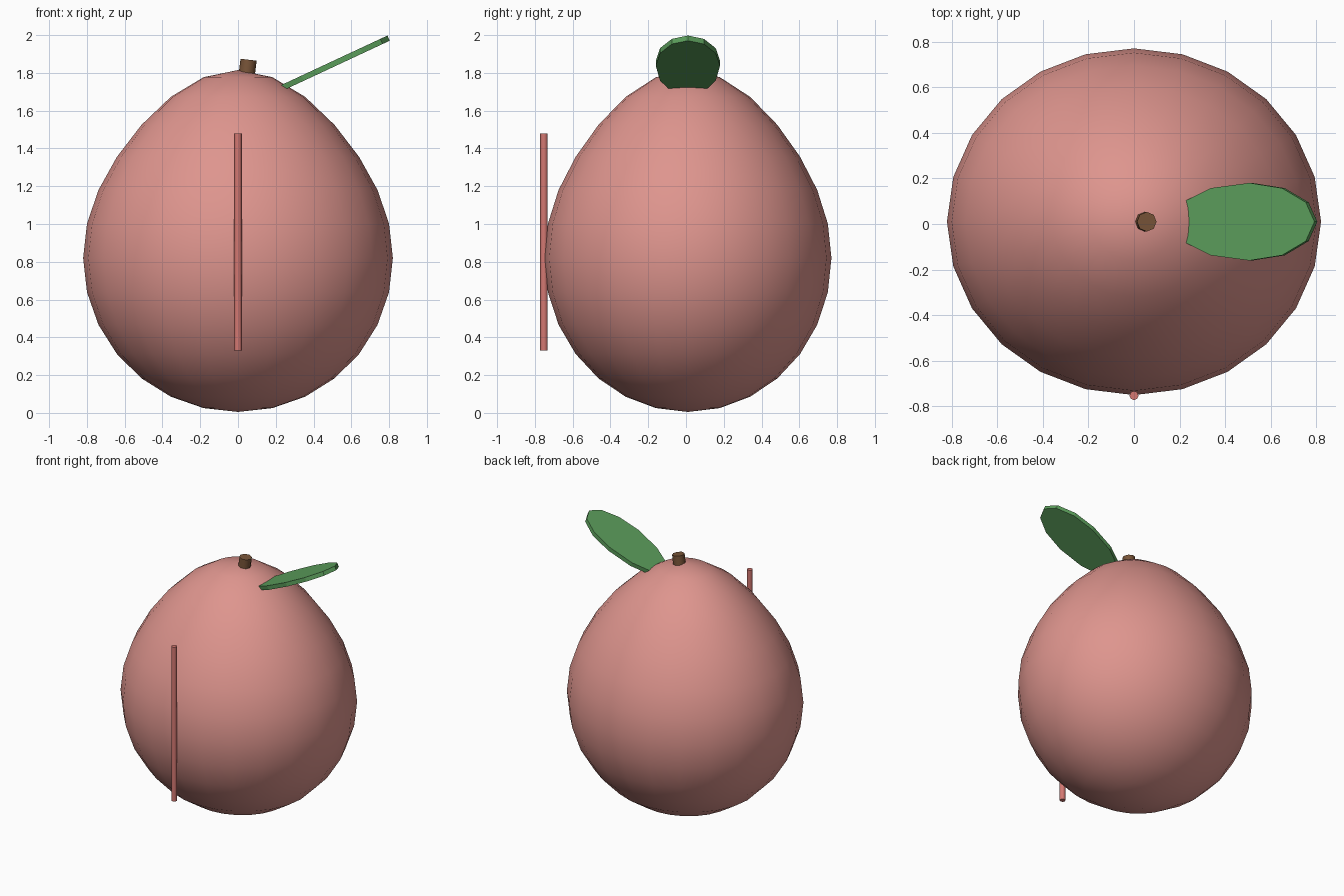
import bpy, bmesh, math
from mathutils import Matrix, Vector

if "Cube" in bpy.data.objects:
    bpy.data.objects.remove(bpy.data.objects["Cube"])

CY = 0.01  # the fruit sits slightly behind the origin because of the seam


def material(name, rgb):
    m = bpy.data.materials.new(name)
    m.diffuse_color = (*rgb, 1)
    m.use_nodes = True
    m.node_tree.nodes["Principled BSDF"].inputs["Base Color"].default_value = m.diffuse_color
    return m


def finish(bm, name, mat, smooth_angle=None):
    bmesh.ops.recalc_face_normals(bm, faces=bm.faces)
    mesh = bpy.data.meshes.new(name)
    bm.to_mesh(mesh)
    bm.free()
    mesh.materials.append(mat)
    ob = bpy.data.objects.new(name, mesh)
    bpy.context.collection.objects.link(ob)
    if smooth_angle:
        bpy.ops.object.select_all(action='DESELECT')
        ob.select_set(True)
        bpy.context.view_layer.objects.active = ob
        bpy.ops.object.shade_smooth_by_angle(angle=math.radians(smooth_angle))
    return ob


def rod(name, mat, centre, radius, length, tilt, sides):
    bm = bmesh.new()
    bmesh.ops.create_cone(bm, cap_ends=True, segments=sides, radius1=radius,
                          radius2=radius, depth=length)
    bm.transform(Matrix.Translation(centre) @ Matrix.Rotation(tilt, 4, 'Y'))
    return finish(bm, name, mat, 50)


skin = material("peach pink", (0.73, 0.30, 0.27))
seam_pink = material("seam pink", (0.66, 0.19, 0.17))
brown = material("stem brown", (0.19, 0.09, 0.04))
green = material("leaf green", (0.105, 0.34, 0.105))

# Fruit body: sphere whose top is drawn up into a soft point
bm = bmesh.new()
bmesh.ops.create_uvsphere(bm, u_segments=24, v_segments=14, radius=1)
for v in bm.verts:
    s = v.co.z
    z = 0.82 + 0.815 * s + (0.18 * s ** 4 if s > 0 else 0)
    v.co = Vector((v.co.x * 0.82, CY + v.co.y * 0.76, z))
finish(bm, "fruit_body", skin, 60)

# Seam down the front
rod("front_seam", seam_pink, (0, -0.752, 0.905), 0.02, 1.15, 0, 8)

# Short leaning stem
rod("stem", brown, (0.05, CY, 1.82), 0.043, 0.10, math.radians(7), 8)

# Leaf: flat twelve-sided oval, longer toward its hidden base
bm = bmesh.new()
bmesh.ops.create_cone(bm, cap_ends=True, segments=12, radius1=1, radius2=1, depth=0.03)
for v in bm.verts:
    v.co.x *= 0.315 if v.co.x > 0 else 0.375
    v.co.y *= 0.17
bm.transform(Matrix.Translation((0.512, CY, 1.851))
             @ Matrix.Rotation(math.radians(-25), 4, 'Y'))
finish(bm, "leaf", green)
